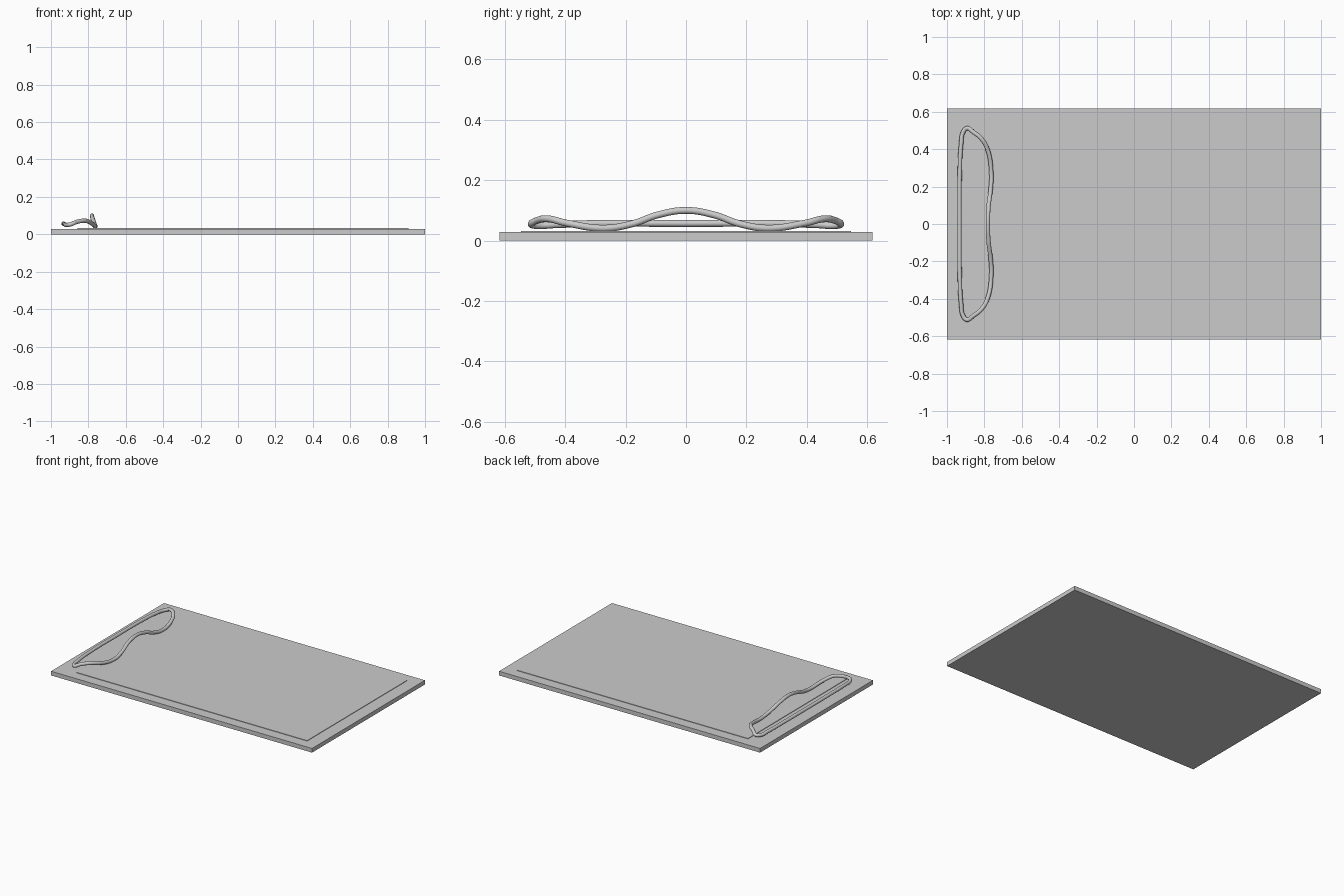
import bpy

if "Cube" in bpy.data.objects:
    bpy.data.objects.remove(bpy.data.objects["Cube"])


def slab(name, x0, x1, half_y, z0, z1):
    bpy.ops.mesh.primitive_cube_add(size=1, location=((x0 + x1) / 2, 0, (z0 + z1) / 2))
    ob = bpy.context.object
    ob.name = name
    ob.scale = (x1 - x0, 2 * half_y, z1 - z0)
    bpy.ops.object.transform_apply(location=True, rotation=False, scale=True)
    return ob


# Flat board and the thin sheet lying on it
slab("board", -1, 1, 0.618, 0, 0.029)
slab("paper_sheet", -0.857, 0.912, 0.546, 0.029, 0.0325)

# Half of the wire loop: back bar, outer corner, front arm, raised middle
half = [
    (-0.932, 0.25, 0.057),
    (-0.924, 0.43, 0.053),
    (-0.914, 0.49, 0.050),
    (-0.893, 0.512, 0.054),
    (-0.860, 0.492, 0.067),
    (-0.815, 0.455, 0.072),
    (-0.782, 0.395, 0.058),
    (-0.763, 0.27, 0.041),
    (-0.767, 0.18, 0.055),
    (-0.778, 0.09, 0.086),
]
mirrored = [(x, -y, z) for x, y, z in reversed(half)]
path = [(-0.933, 0, 0.057)] + half + [(-0.781, 0, 0.100)] + mirrored

# Bent wire clip as a closed round tube
curve = bpy.data.curves.new("wire_clip", "CURVE")
curve.dimensions = "3D"
curve.bevel_depth = 0.0115
curve.bevel_resolution = 4
curve.resolution_u = 8
spline = curve.splines.new("BEZIER")
spline.bezier_points.add(len(path) - 1)
spline.use_cyclic_u = True
for bp, co in zip(spline.bezier_points, path):
    bp.co = co
    bp.handle_left_type = bp.handle_right_type = "AUTO"
clip = bpy.data.objects.new("wire_clip", curve)
bpy.context.collection.objects.link(clip)

bpy.ops.object.select_all(action="DESELECT")
clip.select_set(True)
bpy.context.view_layer.objects.active = clip
bpy.ops.object.convert(target="MESH")
bpy.ops.object.shade_smooth()
